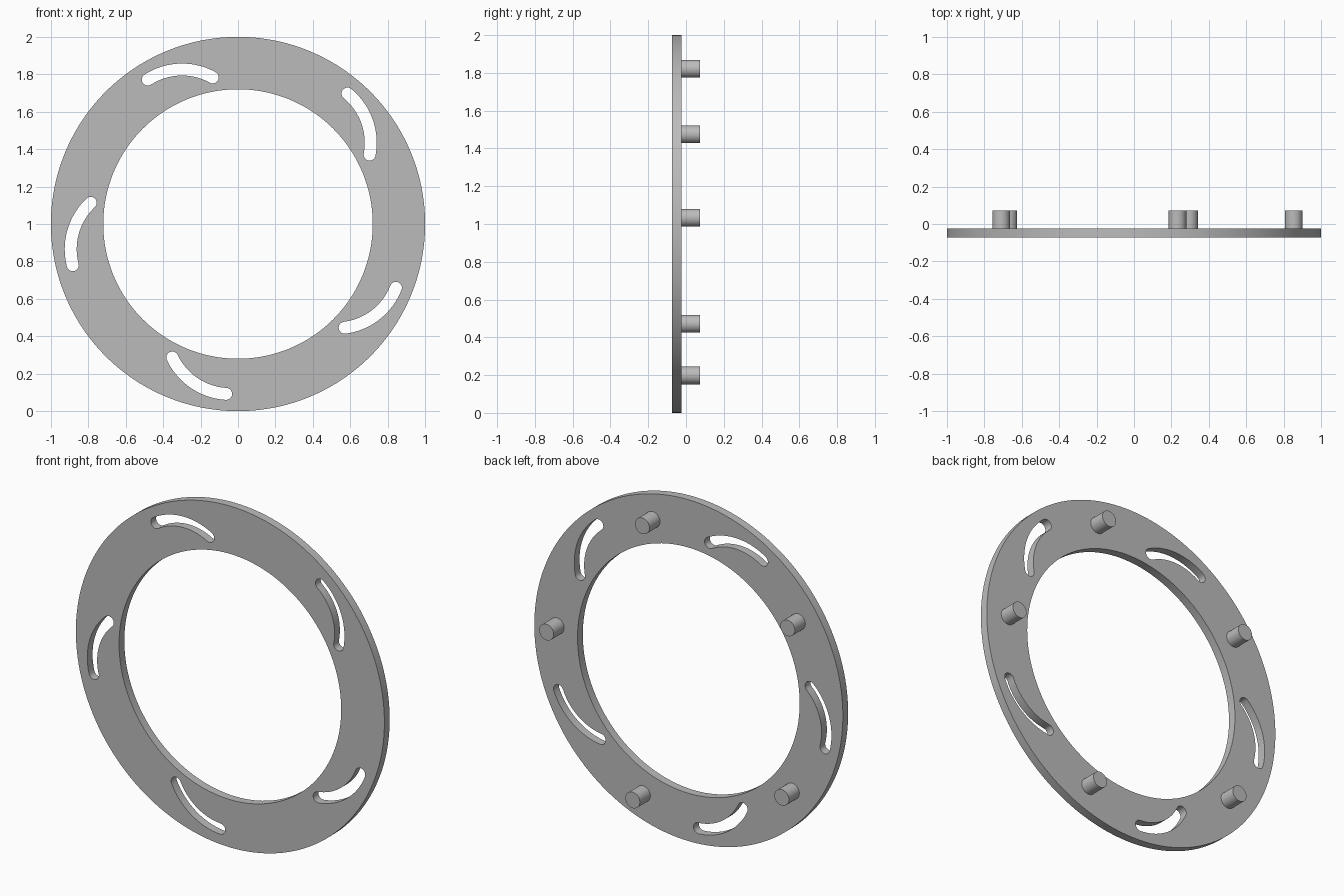
import bpy, bmesh
from math import sin, cos, pi, radians, atan2
from mathutils import Vector

cube = bpy.data.objects.get("Cube")
if cube:
    bpy.data.objects.remove(cube, do_unlink=True)

COUNT = 5
FRONT, BACK, PIN_END = -0.073, -0.024, 0.073

grey = bpy.data.materials.new("plain grey")
grey.use_nodes = True
colour = (0.5, 0.5, 0.5, 1)
grey.diffuse_color = colour
grey.node_tree.nodes["Principled BSDF"].inputs["Base Color"].default_value = colour


def polar(r, a):
    return Vector((r * cos(a), r * sin(a)))


def arc(centre, r, a0, a1, steps):
    return [centre + polar(r, a0 + (a1 - a0) * i / steps) for i in range(steps + 1)]


def circle(r, steps):
    return arc(Vector((0, 0)), r, 0, 2 * pi, steps)[:-1]


def slot(turn):
    """Outline of a curved slot with round ends."""
    half, bend = 0.032, 0.34
    a = polar(0.795, radians(99.8) + turn)
    b = polar(0.91, radians(122) + turn)
    chord = b - a
    outward = Vector((chord.y, -chord.x)).normalized()
    if outward.dot(a + b) < 0:
        outward = -outward
    centre = (a + b) / 2 - outward * (bend ** 2 - (chord.length / 2) ** 2) ** 0.5
    mid = atan2(outward.y, outward.x)
    sweep = (a - centre).angle(b - centre) / 2
    lo, hi = mid - sweep, mid + sweep
    start, end = centre + polar(bend, lo), centre + polar(bend, hi)
    return (arc(centre, bend + half, lo, hi, 24)
            + arc(end, half, hi, hi + pi, 12)[1:]
            + arc(centre, bend - half, hi, lo, 24)[1:]
            + arc(start, half, lo + pi, lo + 2 * pi, 12)[1:-1])


def finish(obj):
    obj.data.materials.clear()
    obj.data.materials.append(grey)
    bpy.ops.object.select_all(action='DESELECT')
    obj.select_set(True)
    bpy.context.view_layer.objects.active = obj
    bpy.ops.object.shade_smooth_by_angle(angle=radians(30))


# Flat ring with five curved slots
curve = bpy.data.curves.new("slotted_ring", 'CURVE')
curve.dimensions = '2D'
curve.fill_mode = 'BOTH'
curve.extrude = (BACK - FRONT) / 2
turns = [2 * pi * i / COUNT for i in range(COUNT)]
for outline in [circle(1, 160), circle(0.72, 128)] + [slot(t) for t in turns]:
    spline = curve.splines.new('POLY')
    spline.points.add(len(outline) - 1)
    for point, p in zip(spline.points, outline):
        point.co = (p.x, p.y, 0, 1)
    spline.use_cyclic_u = True
ring = bpy.data.objects.new("slotted_ring", curve)
bpy.context.collection.objects.link(ring)
ring.location = (0, (FRONT + BACK) / 2, 1)
ring.rotation_euler.x = pi / 2
bpy.ops.object.select_all(action='DESELECT')
ring.select_set(True)
bpy.context.view_layer.objects.active = ring
bpy.ops.object.convert(target='MESH')
ring = bpy.context.object

# Weld the caps to the walls
bm = bmesh.new()
bm.from_mesh(ring.data)
bmesh.ops.remove_doubles(bm, verts=bm.verts, dist=0.0001)
bmesh.ops.recalc_face_normals(bm, faces=bm.faces)
bm.to_mesh(ring.data)
bm.free()
finish(ring)

# Round pins on the back
for i, turn in enumerate(turns):
    p = polar(0.854, radians(2.2) + turn)
    bpy.ops.mesh.primitive_cylinder_add(
        vertices=48, radius=0.047, depth=PIN_END - BACK,
        location=(p.x, (PIN_END + BACK) / 2, 1 + p.y), rotation=(pi / 2, 0, 0))
    pin = bpy.context.object
    pin.name = f"back_pin_{i + 1}"
    finish(pin)
